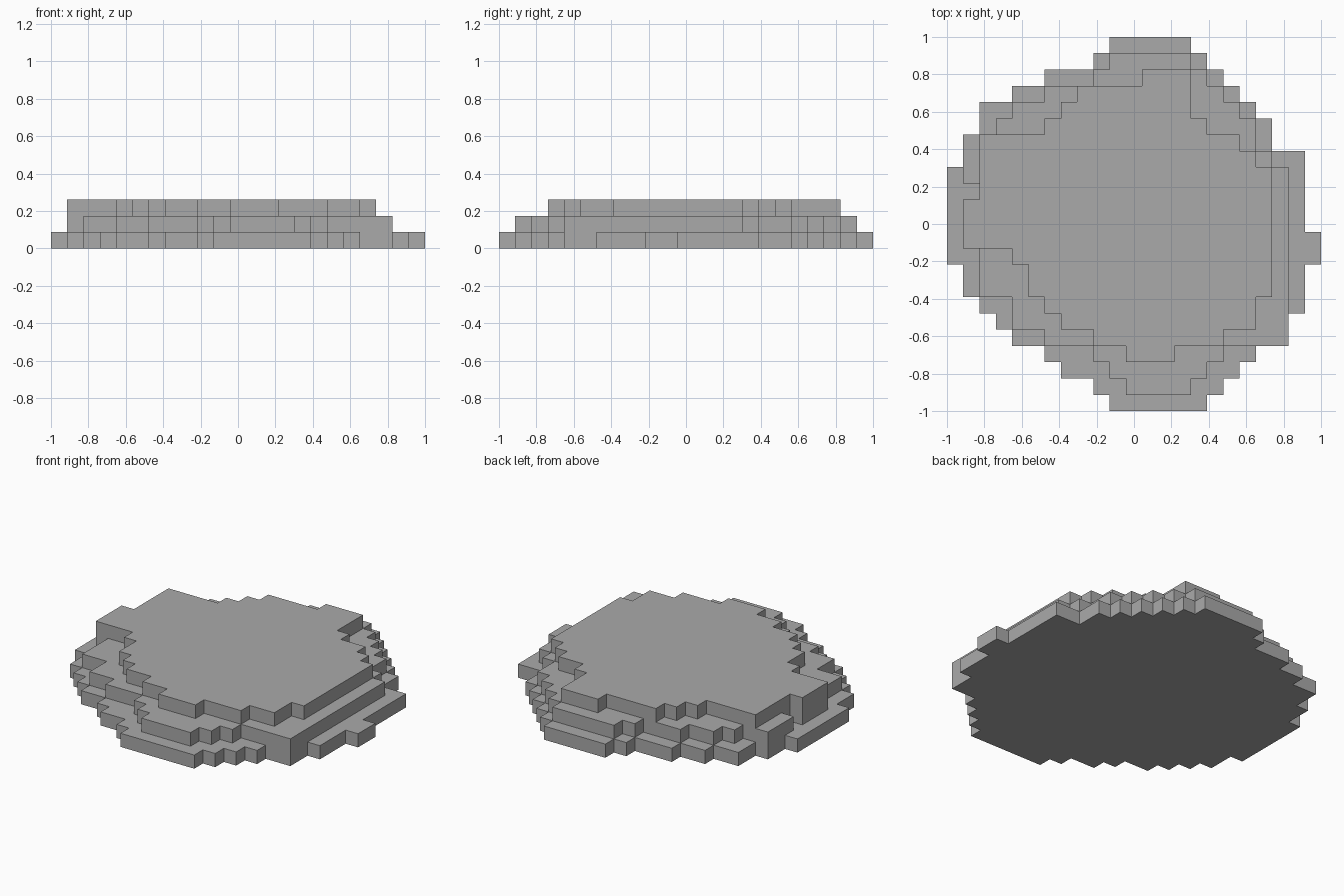
import bpy, bmesh

cube = bpy.data.objects.get("Cube")
if cube:
    bpy.data.objects.remove(cube, do_unlink=True)

CELL = 2 / 23  # block size: the footprint is 23 blocks wide

stone = bpy.data.materials.new("stone_grey")
stone.use_nodes = True
GREY = (0.4, 0.4, 0.4, 1)
stone.diffuse_color = GREY
stone.node_tree.nodes["Principled BSDF"].inputs["Base Color"].default_value = GREY


def terrace(name, level, first_row, lefts, rights):
    """Extrude a stepped outline given the left and right block edge of each row."""
    def side(edges):
        pts = []
        for i, e in enumerate(edges):
            pts += [(e, first_row + i), (e, first_row + i + 1)]
        # keep only the corners of straight runs
        return [p for i, p in enumerate(pts)
                if not (0 < i < len(pts) - 1 and pts[i - 1][0] == p[0] == pts[i + 1][0])
                and not (0 < i and pts[i - 1] == p)]

    outline = side(rights) + side(lefts)[::-1]
    bm = bmesh.new()
    verts = [bm.verts.new((x * CELL - 1, y * CELL - 1, level * CELL)) for x, y in outline]
    base = bm.faces.new(verts)
    top = bmesh.ops.extrude_face_region(bm, geom=[base])
    bmesh.ops.translate(bm, vec=(0, 0, CELL),
                        verts=[g for g in top["geom"] if isinstance(g, bmesh.types.BMVert)])
    bmesh.ops.dissolve_limit(bm, angle_limit=0.01, verts=bm.verts, edges=bm.edges)
    bmesh.ops.recalc_face_normals(bm, faces=bm.faces)
    mesh = bpy.data.meshes.new(name)
    bm.to_mesh(mesh)
    bm.free()
    mesh.materials.append(stone)
    obj = bpy.data.objects.new(name, mesh)
    bpy.context.collection.objects.link(obj)


# Widest terrace on the ground, with a small tab on its left side
terrace("bottom_terrace", 0, 0,
        [10, 9, 7, 6, 4, 3, 2, 1, 1] + [0] * 6 + [1, 1, 2, 2, 4, 6, 9, 10],
        [16, 17, 18, 19, 21, 21, 22, 22, 22, 23, 23] + [22] * 5
        + [20, 20, 19, 18, 17, 16, 15])

# Middle terrace, with a one-block notch on its right side
terrace("middle_terrace", 1, 1,
        [11, 10, 9, 6, 4, 4, 2, 2, 2, 1, 1, 1, 2, 1, 1, 1, 3, 4, 6, 9, 10],
        [15, 16, 17] + [21] * 11 + [20, 19, 19, 18, 17, 16, 15])

# Flat top terrace
terrace("top_terrace", 2, 3,
        [11, 9, 7, 6, 5, 5, 4, 1, 1, 1, 2, 2, 2, 2, 6, 7, 8, 12],
        [14, 17, 19, 19] + [20] * 8 + [19, 18, 16, 15, 15, 15])
